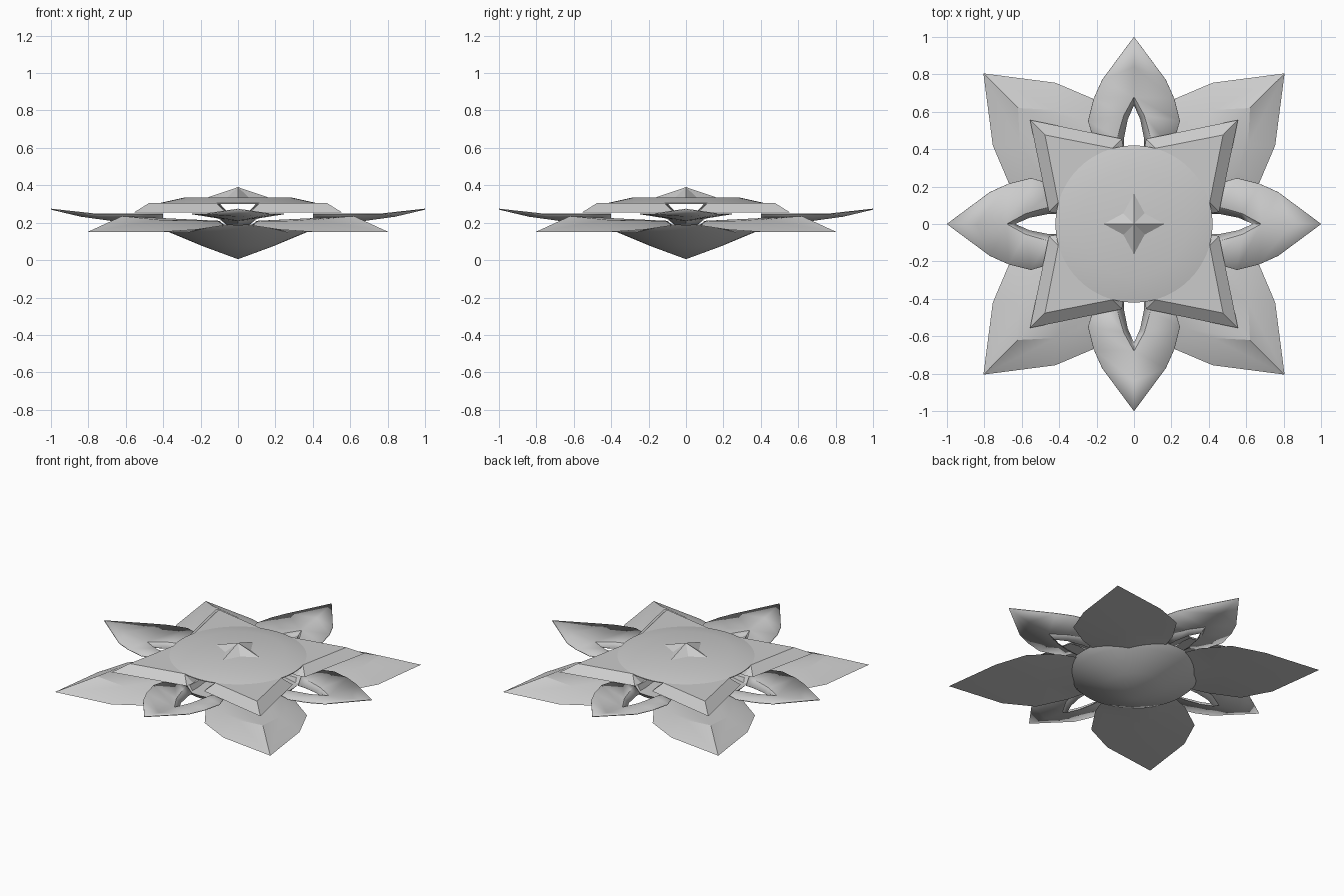
import bpy, bmesh, math

if "Cube" in bpy.data.objects:
    bpy.data.objects.remove(bpy.data.objects["Cube"])

grey = bpy.data.materials.new("plain grey")
grey.diffuse_color = (0.6, 0.6, 0.6, 1)
grey.use_nodes = True
grey.node_tree.nodes["Principled BSDF"].inputs["Base Color"].default_value = grey.diffuse_color


def finish(name, bm, angle=None, closed=True):
    bmesh.ops.remove_doubles(bm, verts=bm.verts, dist=0.0005)
    if closed:
        bmesh.ops.recalc_face_normals(bm, faces=bm.faces)
    me = bpy.data.meshes.new(name)
    bm.to_mesh(me)
    bm.free()
    me.materials.append(grey)
    ob = bpy.data.objects.new(name, me)
    bpy.context.collection.objects.link(ob)
    if angle:
        bpy.ops.object.select_all(action='DESELECT')
        ob.select_set(True)
        bpy.context.view_layer.objects.active = ob
        bpy.ops.object.shade_smooth_by_angle(angle=math.radians(angle))
    return ob


def radial(name, pts, faces, mirror, angle=None, closed=True):
    """Repeat a half part mirrored and turned four times round z."""
    bm = bmesh.new()
    for q in range(4):
        c, s = round(math.cos(q * math.pi / 2)), round(math.sin(q * math.pi / 2))
        for flip in (False, True):
            half = [mirror(*p) if flip else p for p in pts]
            vs = [bm.verts.new((x * c - y * s, x * s + y * c, z)) for x, y, z in half]
            for f in faces:
                bm.faces.new([vs[i] for i in (f[::-1] if flip else f)])
    return finish(name, bm, angle, closed)


def lathe(name, profile, segments, angle):
    bm = bmesh.new()
    vs = [bm.verts.new((r, 0, z)) for r, z in profile]
    es = [bm.edges.new(e) for e in zip(vs, vs[1:])]
    bmesh.ops.spin(bm, geom=vs + es, cent=(0, 0, 0), axis=(0, 0, 1),
                   angle=2 * math.pi, steps=segments)
    return finish(name, bm, angle)


def diagonal(x, y, z):
    return (y, x, z)


def sideways(x, y, z):
    return (-x, y, z)


# Pointed bowl underneath
lathe("lower_bowl", [(0, 0.005), (0.19, 0.075), (0.37, 0.15), (0.41, 0.19), (0, 0.19)], 48, 40)

# Round cap with a sloping rim
lathe("centre_cap", [(0, 0.30), (0.42, 0.30), (0.42, 0.305), (0.285, 0.335), (0, 0.335)], 64, 25)

# Four-pointed star in the middle
radial("centre_star",
       [(0, 0, 0.39), (0.165, 0, 0.334), (0.058, 0.058, 0.334), (0, 0, 0.334)],
       [(0, 1, 2), (3, 2, 1)], diagonal)

# Large low petals on the diagonals: outline, raised shoulder, flat underside
outer = [(0.805, 0.805, 0.15), (0.42, 0.755, 0.15), (0.22, 0.67, 0.163),
         (0.11, 0.50, 0.18), (0.07, 0.38, 0.185)]
inner = [(0.62, 0.62, 0.235), (0.42, 0.61, 0.215), (0.29, 0.56, 0.21),
         (0.17, 0.45, 0.21), (0.11, 0.36, 0.21)]
radial("diagonal_petals", outer + inner + [(0.1, 0.1, 0.21), (0.1, 0.1, 0.15), (0.4, 0.4, 0.15)],
       [(0, 5, 6), (0, 6, 1), (1, 6, 7, 2), (2, 7, 8, 3), (3, 8, 9, 4),
        (5, 10, 9, 8, 7, 6), (0, 1, 12), (1, 2, 12), (2, 3, 12), (3, 4, 12),
        (4, 11, 12), (4, 9, 10, 11)], diagonal, 25)

# Cupped petals on the axes, each with a pointed opening
petals = radial("axis_petals",
                [(0, 1, 0.275), (0, 0.84, 0.237), (0, 0.68, 0.215),
                 (0.17, 0.77, 0.25), (0.215, 0.67, 0.25), (0.245, 0.55, 0.25),
                 (0.20, 0.40, 0.25), (0.055, 0.58, 0.22), (0.09, 0.46, 0.225),
                 (0.10, 0.40, 0.225),
                 (0, 0.635, 0.19), (0.033, 0.56, 0.19), (0.053, 0.46, 0.19),
                 (0.055, 0.41, 0.19)],
                [(0, 1, 3), (1, 2, 4, 3), (2, 7, 5, 4), (7, 8, 6, 5), (8, 9, 6),
                 (2, 10, 11, 7), (7, 11, 12, 8), (8, 12, 13, 9)],
                sideways, 25, closed=False)
bm = bmesh.new()
bm.from_mesh(petals.data)
if sum(f.normal.z * f.calc_area() for f in bm.faces) < 0:
    bmesh.ops.reverse_faces(bm, faces=bm.faces)
bm.to_mesh(petals.data)
bm.free()
shell = petals.modifiers.new("thickness", 'SOLIDIFY')
shell.thickness = 0.005
shell.offset = -1

# Bevelled four-cornered plate under the cap
radial("corner_plate",
       [(0.476, 0.476, 0.305), (0.115, 0.405, 0.305), (0.10, 0.10, 0.305),
        (0.556, 0.556, 0.255), (0.065, 0.455, 0.255), (0.055, 0.40, 0.255),
        (0.10, 0.10, 0.255)],
       [(0, 1, 2), (3, 4, 1, 0), (4, 5, 1), (1, 5, 6, 2), (3, 6, 5, 4)], diagonal)
